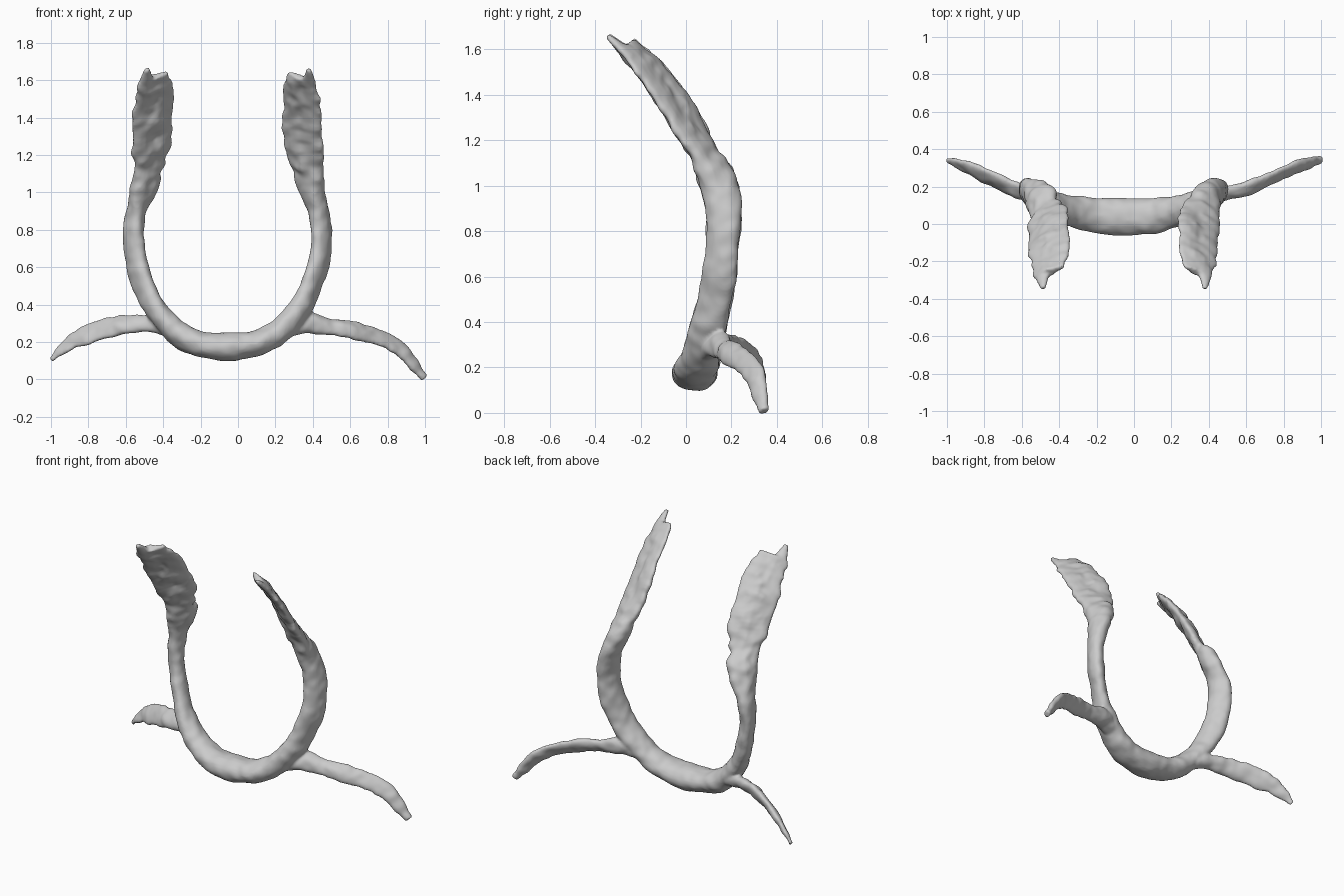
import bpy, bmesh, math
from mathutils import Vector, noise

if "Cube" in bpy.data.objects:
    bpy.data.objects.remove(bpy.data.objects["Cube"])

SIDES, STEPS = 24, 10


def spline(rows):
    """Catmull-Rom resampling of rows of numbers."""
    out = []
    for i in range(len(rows) - 1):
        a, b = rows[max(i - 1, 0)], rows[i]
        c, d = rows[i + 1], rows[min(i + 2, len(rows) - 1)]
        for s in range(STEPS):
            t = s / STEPS
            out.append([0.5 * (2*q + (r-p)*t + (2*p-5*q+4*r-u)*t*t + (3*q-p-3*r+u)*t**3)
                        for p, q, r, u in zip(a, b, c, d)])
    return out + [list(rows[-1])]


def loft(name, rows, rough):
    """Rows: x, y, z, half width, half thickness, width direction x, y, z."""
    pts = spline(rows)
    bm, rings = bmesh.new(), []
    for i, r in enumerate(pts):
        p = Vector(r[:3])
        t = (Vector(pts[min(i + 1, len(pts)-1)][:3]) - Vector(pts[max(i-1, 0)][:3])).normalized()
        w = Vector(r[5:8])
        w = (w - t * w.dot(t)).normalized()
        n = t.cross(w)
        ring = []
        for k in range(SIDES):
            a = math.tau * k / SIDES
            d = w * math.cos(a) * max(r[3], .006) + n * math.sin(a) * max(r[4], .006)
            v = p + d
            bump = noise.noise(v * 7) * .6 + noise.noise(v * 19) * .4
            ring.append(bm.verts.new(v + d.normalized() * bump * rough(v)))
        rings.append(ring)
    for a, b in zip(rings, rings[1:]):
        for k in range(SIDES):
            j = (k + 1) % SIDES
            bm.faces.new((a[k], a[j], b[j], b[k]))
    bm.faces.new(rings[0])
    bm.faces.new(rings[-1])
    bmesh.ops.recalc_face_normals(bm, faces=bm.faces)
    me = bpy.data.meshes.new(name)
    bm.to_mesh(me)
    bm.free()
    ob = bpy.data.objects.new(name, me)
    bpy.context.collection.objects.link(ob)
    return ob


def place(rows, s):
    """Put a half on side s (1 right, -1 left) of the arch's middle plane."""
    return [(CX + s * r[0],) + r[1:5] + (s * r[5],) + r[6:] for r in rows]


# Arch: half from the middle up to the flattened blade, then mirrored
CX = -.055
half = [
    (.16, .045, .195, .095, .068, 0, -1, 0),
    (.27, .065, .25, .085, .066, -.1, -1, 0),
    (.36, .09, .34, .08, .058, -.3, -1, 0),
    (.43, .115, .46, .08, .05, -.55, -1, 0),
    (.485, .15, .61, .08, .05, -.6, -1, 0),
    (.505, .165, .77, .078, .05, -.5, -1, 0),
    (.49, .165, .90, .08, .055, -.1, -1, 0),
    (.45, .14, 1.01, .09, .062, .5, -.85, 0),
    (.435, .09, 1.11, .088, .045, .75, -.6, 0),
    (.41, .045, 1.20, .105, .038, .8, -.55, 0),
    (.395, -.07, 1.40, .125, .032, .8, -.58, 0),
    (.395, -.16, 1.51, .118, .029, .8, -.58, 0),
    (.395, -.225, 1.58, .10, .026, .8, -.58, 0),
    (.395, -.26, 1.62, .08, .02, .8, -.58, 0),
]
middle = [(CX, .04, .175, .10, .078, 0, -1, 0)]
arch = loft("arch", place(half, -1)[::-1] + middle + place(half, 1),
            lambda v: .016 + .024 * min(max((v.z - .9) * 4, 0), 1))

# Ragged points at the blade ends
spike = [(.43, -.24, 1.57, .05, .022, .8, -.58, 0), (.435, -.29, 1.61, .035, .02, .8, -.58, 0),
         (.432, -.345, 1.66, .014, .012, .8, -.58, 0)]
spikes = [loft(n, place(spike, s), lambda v: .01)
          for n, s in (("right_blade_tip", 1), ("left_blade_tip", -1))]

# Side horns: thin ribbons sweeping out, back and down, leaning backwards
right_path = [(.27, .10, .275, .05, .05), (.38, .14, .30, .058, .042), (.5, .168, .283, .056, .036),
              (.6, .19, .268, .054, .03), (.7, .23, .242, .056, .027), (.8, .275, .205, .058, .026),
              (.88, .31, .152, .052, .025), (.94, .328, .08, .038, .022), (.995, .345, .006, .022, .018)]
left_path = [(-.37, .10, .275, .05, .05), (-.48, .145, .295, .048, .038), (-.6, .175, .293, .055, .03),
             (-.7, .213, .274, .062, .026), (-.8, .26, .244, .062, .024), (-.88, .295, .205, .054, .022),
             (-.95, .322, .153, .036, .018), (-1.0, .34, .105, .018, .014)]
horns = [loft(n, [r + (0, .7, 1) for r in path], lambda v: .02)
         for n, path in (("right_horn", right_path), ("left_horn", left_path))]

# Fuse all parts into one bone surface
bpy.ops.object.select_all(action='DESELECT')
for ob in [arch] + spikes + horns:
    ob.select_set(True)
bpy.context.view_layer.objects.active = arch
bpy.ops.object.join()
arch.name = "bone"
remesh = arch.modifiers.new("fuse", 'REMESH')
remesh.mode, remesh.voxel_size = 'VOXEL', .009
remesh.use_smooth_shade = True
soft = arch.modifiers.new("soften", 'SMOOTH')
soft.factor, soft.iterations = .5, 2
